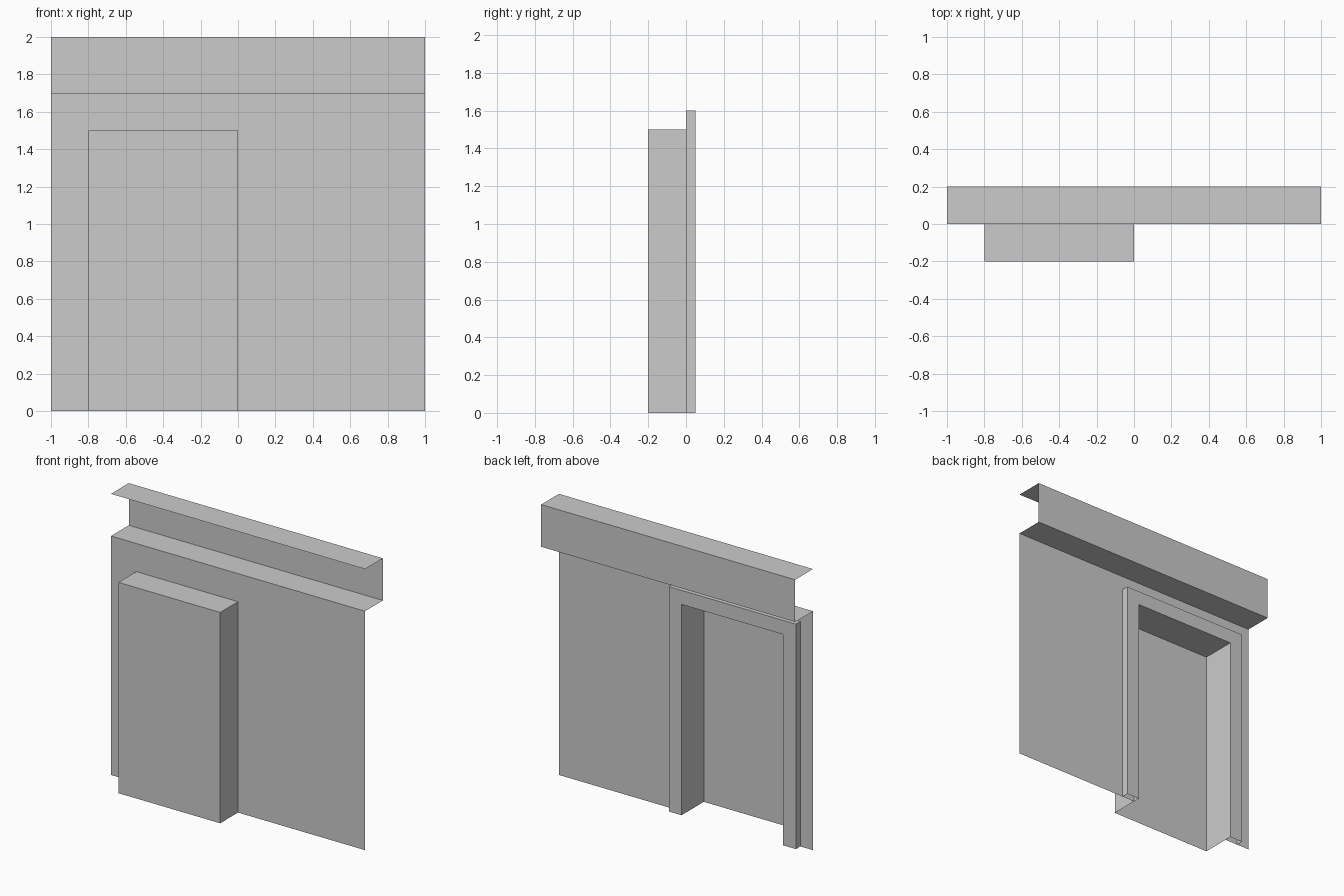
import bpy
import bmesh

if "Cube" in bpy.data.objects:
    bpy.data.objects.remove(bpy.data.objects["Cube"])


def sheet(name, rows, cap=False):
    """Skin a chain of equally long point rows; optionally close the last row with a face."""
    bm = bmesh.new()
    grid = [[bm.verts.new(p) for p in row] for row in rows]
    for a, b in zip(grid, grid[1:]):
        for i in range(len(a) - 1):
            bm.faces.new((a[i], a[i + 1], b[i + 1], b[i]))
    if cap:
        bm.faces.new(grid[-1])
    mesh = bpy.data.meshes.new(name)
    bm.to_mesh(mesh)
    bm.free()
    obj = bpy.data.objects.new(name, mesh)
    bpy.context.collection.objects.link(obj)
    return obj


def arch(left, right, top, y):
    """Square doorway outline, open at the floor."""
    return [(left, y, 0), (left, y, top), (right, y, top), (right, y, 0)]


LEFT, RIGHT, HEAD = -0.8, 0.0, 1.5      # door opening
TRIM, TRIM_DEPTH = 0.1, 0.05            # casing width and thickness
WALL_TOP = 1.7

# wall sheet around the door opening
sheet("wall", [arch(-1, 1, WALL_TOP, 0), arch(LEFT, RIGHT, HEAD, 0)])

# stepped cornice: underside, upright face and top
profile = [(0, WALL_TOP), (0.2, WALL_TOP), (0.2, 2), (0, 2)]
sheet("cornice", [[(x, y, z) for y, z in profile] for x in (-1, 1)])

# raised door casing: outer edge, face and inner edge
outer = (LEFT - TRIM, RIGHT + TRIM, HEAD + TRIM)
inner = (LEFT, RIGHT, HEAD)
sheet("door_casing", [arch(*outer, 0), arch(*outer, TRIM_DEPTH),
                      arch(*inner, TRIM_DEPTH), arch(*inner, 0)])

# door recess: jambs, ceiling and the door panel at the end
sheet("door_recess", [arch(*inner, 0), arch(*inner, -0.2)], cap=True)
